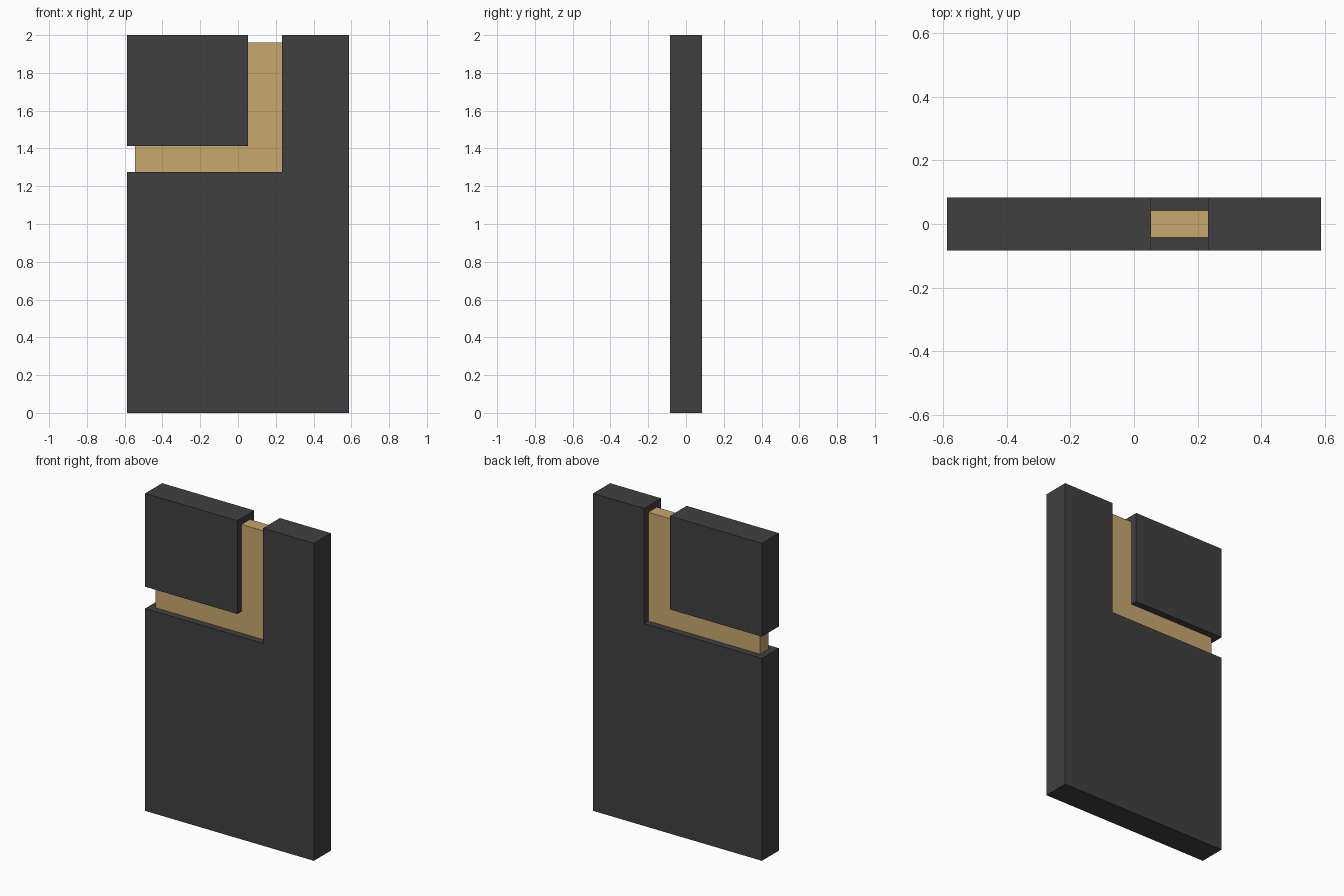
import bpy
import bmesh

cube = bpy.data.objects.get("Cube")
if cube:
    bpy.data.objects.remove(cube, do_unlink=True)


def make_material(name, color):
    mat = bpy.data.materials.new(name)
    mat.use_nodes = True
    mat.diffuse_color = color
    mat.node_tree.nodes["Principled BSDF"].inputs["Base Color"].default_value = color
    return mat


def slab(name, profile, half_depth, mat):
    """Extrude a front outline (x, z) evenly about y = 0."""
    bm = bmesh.new()
    face = bm.faces.new([bm.verts.new((x, -half_depth, z)) for x, z in profile])
    out = bmesh.ops.extrude_face_region(bm, geom=[face])
    moved = [v for v in out["geom"] if isinstance(v, bmesh.types.BMVert)]
    bmesh.ops.translate(bm, vec=(0, 2 * half_depth, 0), verts=moved)
    bmesh.ops.recalc_face_normals(bm, faces=bm.faces)
    mesh = bpy.data.meshes.new(name)
    bm.to_mesh(mesh)
    bm.free()
    mesh.materials.append(mat)
    obj = bpy.data.objects.new(name, mesh)
    bpy.context.collection.objects.link(obj)
    return obj


charcoal = make_material("charcoal", (0.051, 0.051, 0.051, 1))
tan = make_material("tan", (0.578, 0.392, 0.156, 1))

# Shared outline positions
SIDE, TOP, DEPTH = 0.588, 2.0, 0.084
slot_left, slot_right = 0.054, 0.233
slot_low, slot_high = 1.275, 1.412
strip_end, strip_top = -0.546, 1.96

# Large panel with a stepped corner
slab("main_panel", [(-SIDE, 0), (SIDE, 0), (SIDE, TOP), (slot_right, TOP),
                    (slot_right, slot_low), (-SIDE, slot_low)], DEPTH, charcoal)

# Separate corner panel
slab("corner_panel", [(-SIDE, slot_high), (slot_left, slot_high),
                      (slot_left, TOP), (-SIDE, TOP)], DEPTH, charcoal)

# Thinner L-shaped strip filling the gap
slab("inlay_strip", [(strip_end, slot_low), (slot_right, slot_low),
                     (slot_right, strip_top), (slot_left, strip_top),
                     (slot_left, slot_high), (strip_end, slot_high)],
     DEPTH / 2, tan)
